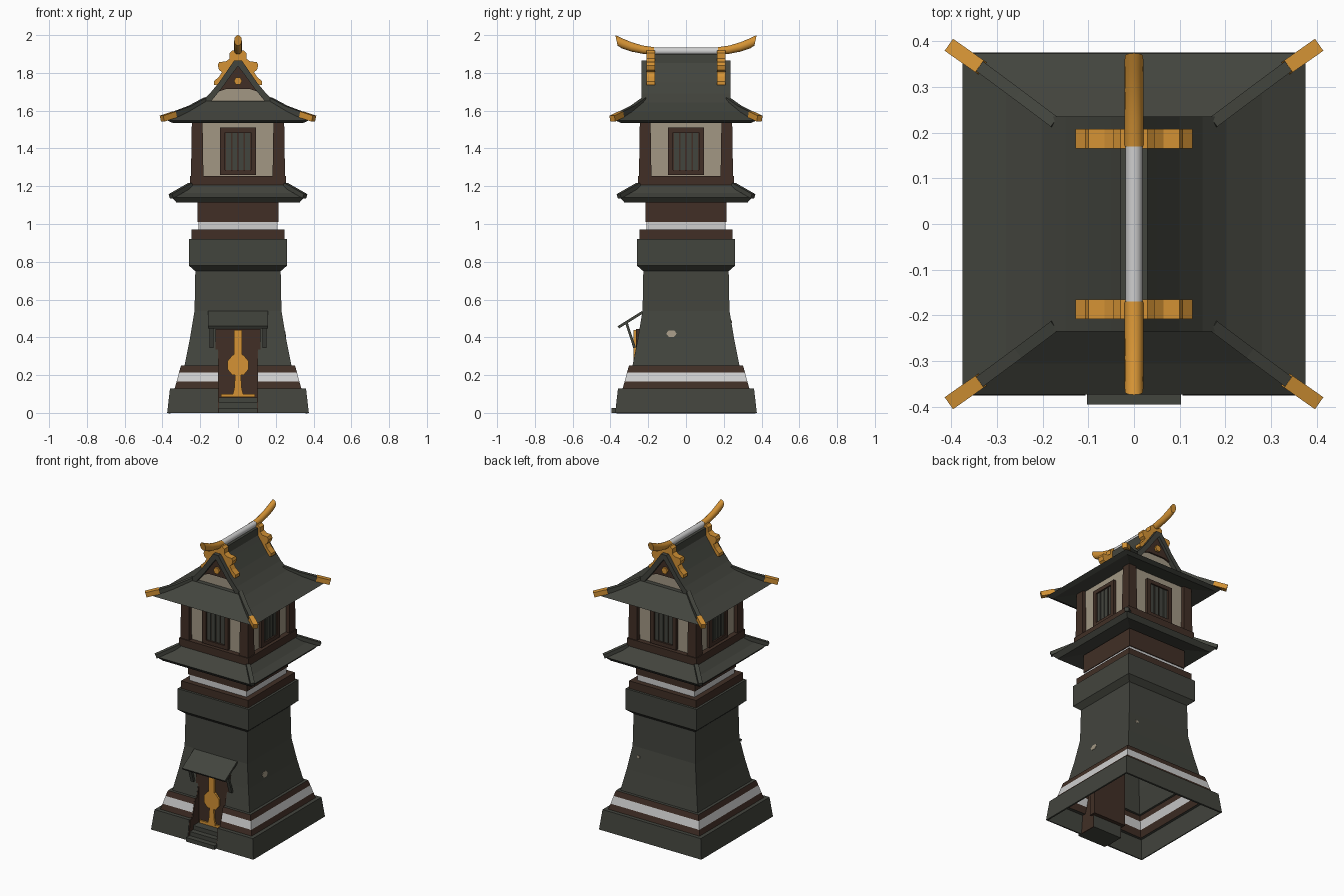
import bpy, bmesh, math
from mathutils import Matrix, Vector

if "Cube" in bpy.data.objects:
    bpy.data.objects.remove(bpy.data.objects["Cube"])


def material(name, r, g, b):
    m = bpy.data.materials.new(name)
    m.diffuse_color = (r, g, b, 1)
    m.use_nodes = True
    m.node_tree.nodes["Principled BSDF"].inputs["Base Color"].default_value = m.diffuse_color
    return m


SLATE = material("slate", 0.055, 0.058, 0.047)
BROWN = material("dark_wood", 0.052, 0.028, 0.019)
WHITE = material("white_plaster", 0.62, 0.62, 0.62)
CREAM = material("cream_wall", 0.36, 0.31, 0.23)
GOLD = material("gold", 0.66, 0.29, 0.035)


def finish(bm, name, *mats):
    bmesh.ops.recalc_face_normals(bm, faces=bm.faces)
    me = bpy.data.meshes.new(name)
    bm.to_mesh(me)
    bm.free()
    for m in mats:
        me.materials.append(m)
    ob = bpy.data.objects.new(name, me)
    bpy.context.collection.objects.link(ob)
    return ob


def box(bm, x0, x1, y0, y1, z0, z1, turn=0):
    m = (Matrix.Rotation(turn, 4, 'Z')
         @ Matrix.Translation(((x0 + x1) / 2, (y0 + y1) / 2, (z0 + z1) / 2))
         @ Matrix.Diagonal((x1 - x0, y1 - y0, z1 - z0, 1)))
    bmesh.ops.create_cube(bm, size=1, matrix=m)


def beam(bm, p, q, w, h):
    p, q = Vector(p), Vector(q)
    d = (q - p).normalized()
    s = d.cross(Vector((0, 0, 1))).normalized()
    u = s.cross(d)
    m = Matrix((s, d, u)).transposed().to_4x4()
    m.translation = (p + q) / 2
    bmesh.ops.create_cube(bm, size=1, matrix=m @ Matrix.Diagonal((w, (q - p).length, h, 1)))


def loft(bm, loops, cap0=True, cap1=True):
    vs = [[bm.verts.new(c) for c in l] for l in loops]
    n = len(vs[0])
    for a, b in zip(vs, vs[1:]):
        for i in range(n):
            bm.faces.new((a[i], a[(i + 1) % n], b[(i + 1) % n], b[i]))
    if cap0:
        bm.faces.new(vs[0])
    if cap1:
        bm.faces.new(vs[-1])


def square(hx, hy, z):
    return [(-hx, -hy, z), (hx, -hy, z), (hx, hy, z), (-hx, hy, z)]


def prism_y(bm, pts, y0, y1):
    loft(bm, [[(x, y, z) for x, z in pts] for y in (y0, y1)])


def simple(name, mat, x0, x1, y0, y1, z0, z1):
    bm = bmesh.new()
    box(bm, x0, x1, y0, y1, z0, z1)
    return finish(bm, name, mat)


QUARTERS = [i * math.pi / 2 for i in range(4)]
CORNERS = [(sx, sy) for sx in (-1, 1) for sy in (-1, 1)]

# Tower body: hollow flared shell, striped by height, doorway cut in front
profile = [(.375, 0), (.36, .13), (.335, .13), (.325, .165), (.312, .215), (.302, .25),
           (.283, .25), (.255, .39), (.23, .54), (.226, .75), (.26, .78), (.26, .92)]
bm = bmesh.new()
loft(bm, [square(r, r, z) for r, z in profile], cap0=False)
for co, no in (((.106, 0, 0), (1, 0, 0)), ((-.106, 0, 0), (1, 0, 0)), ((0, 0, .4), (0, 0, 1))):
    bmesh.ops.bisect_plane(bm, geom=bm.verts[:] + bm.edges[:] + bm.faces[:], plane_co=co, plane_no=no)
hole = [f for f in bm.faces if (c := f.calc_center_median()).y < -.2 and abs(c.x) < .1 and c.z < .4]
bmesh.ops.delete(bm, geom=hole, context='FACES')
for f in bm.faces:
    z = f.calc_center_median().z
    if .131 < z < .249:
        f.material_index = 2 if .166 < z < .214 else 1
body = finish(bm, "tower_body", SLATE, BROWN, WHITE)
mod = body.modifiers.new("wall", 'SOLIDIFY')
mod.thickness, mod.offset = .012, -1

# Small chips in the plaster
bm = bmesh.new()
loft(bm, [[(x + k, -.077 + .028 * math.cos(a), .42 + .02 * math.sin(a)) for a in
           [i * math.pi / 3 for i in range(6)]
           for k in [-.0075 * math.sin(a) * .5]] for x in (.245, .252)])
box(bm, .17, .188, .236, .243, .475, .49)
finish(bm, "plaster_chips", CREAM)

# Doorway: jambs, door, gold fitting, steps
bm = bmesh.new()
jamb = [(-.37, 0), (-.357, .13), (-.333, .13), (-.3, .25), (-.282, .25), (-.255, .38), (-.25, 0)]
for s in (-1, 1):
    loft(bm, [[(s * x, y, z) for y, z in jamb] for x in (.1, .107)])
finish(bm, "door_jambs", BROWN)
simple("door", BROWN, -.12, .12, -.266, -.225, .08, .445)
bm = bmesh.new()
right = [(.03, .085), (.02, .13), (.015, .2), (.03, .2), (.055, .23), (.055, .275),
         (.03, .305), (.02, .31), (.02, .44)]
prism_y(bm, right + [(-x, z) for x, z in reversed(right)], -.278, -.26)
box(bm, -.09, .09, -.276, -.26, .083, .1)
finish(bm, "door_fitting", GOLD)
bm = bmesh.new()
for i, y in enumerate((-.395, -.36, -.325)):
    box(bm, -.103, .103, y, -.25, 0, .027 * (i + 1))
finish(bm, "steps", SLATE)

# Door canopy and struts
bm = bmesh.new()
beam(bm, (0, -.358, .453), (0, -.23, .533), .315, .014)
for s in (-1, 1):
    beam(bm, (s * .14, -.315, .475), (s * .14, -.272, .345), .022, .014)
finish(bm, "door_canopy", SLATE)

# Neck bands above the body
simple("neck_lower_band", BROWN, -.245, .245, -.245, .245, .92, .97)
simple("neck_stripe", WHITE, -.21, .21, -.21, .21, .97, 1.01)
simple("neck_upper_band", BROWN, -.215, .215, -.215, .215, 1.01, 1.13)

# Lower roof skirt with corner ribs
bm = bmesh.new()
loft(bm, [square(r, r, z) for r, z in ((.21, 1.14), (.325, 1.113), (.35, 1.14), (.3, 1.165), (.25, 1.21))])
for sx, sy in CORNERS:
    beam(bm, (sx * .25, sy * .25, 1.207), (sx * .355, sy * .355, 1.147), .026, .024)
finish(bm, "lower_roof", SLATE)

# Upper room: sill, walls, posts
simple("room_sill", BROWN, -.255, .255, -.255, .255, 1.2, 1.255)
simple("room_walls", CREAM, -.222, .222, -.222, .222, 1.25, 1.57)
bm = bmesh.new()
for sx, sy in CORNERS:
    loft(bm, [[(sx * .216 + a * r, sy * .216 + b * r, z) for a, b in ((-1, -1), (1, -1), (1, 1), (-1, 1))]
              for r, z in ((.033, 1.25), (.028, 1.57))])
finish(bm, "corner_posts", BROWN)

# Barred windows on all four sides
frame, slats = bmesh.new(), bmesh.new()
for t in QUARTERS:
    box(frame, -.07, .07, -.227, -.22, 1.28, 1.5, t)
    for s in (-1, 1):
        box(frame, s * .0815 - .0135, s * .0815 + .0135, -.24, -.22, 1.26, 1.51, t)
    for z0 in (1.26, 1.485):
        box(frame, -.07, .07, -.24, -.22, z0, z0 + .025, t)
    for i in range(4):
        x = -.051 + i * .034
        box(slats, x - .013, x + .013, -.233, -.225, 1.287, 1.483, t)
finish(frame, "window_frames", BROWN)
finish(slats, "window_slats", SLATE)

# Upper roof: hipped skirt below, gabled shell above
bm = bmesh.new()
loft(bm, [square(*r) for r in ((.22, .22, 1.56), (.345, .345, 1.535), (.375, .373, 1.548),
                               (.28, .305, 1.594), (.19, .235, 1.65))])
outer = [(.205, 1.64), (.15, 1.69), (.1, 1.75), (.05, 1.822), (.02, 1.866)]
inner = [(0, 1.835), (.035, 1.79), (.085, 1.72), (.13, 1.665), (.155, 1.635)]
left_inner = [(-x, z) for x, z in reversed(inner[1:])]
prism_y(bm, outer + [(-x, z) for x, z in reversed(outer)] + left_inner + inner, -.235, .235)
box(bm, -.03, .03, -.2, .2, 1.84, 1.9)
finish(bm, "upper_roof", SLATE)

# Gable ends: cream wall, wooden upper panel, gold boss
walls, panels, boss = bmesh.new(), bmesh.new(), bmesh.new()
for s in (-1, 1):
    prism_y(walls, [(-.15, 1.64), (.15, 1.64), (.09, 1.72), (0, 1.845), (-.09, 1.72)], s * .19, s * .205)
    prism_y(panels, [(-.105, 1.7), (-.06, 1.715), (.06, 1.715), (.105, 1.7), (0, 1.85)], s * .2, s * .215)
    prism_y(boss, [(.022 * math.cos(i * math.pi / 3), 1.757 + .022 * math.sin(i * math.pi / 3))
                   for i in range(6)], s * .21, s * .228)
finish(walls, "gable_walls", CREAM)
finish(panels, "gable_panels", BROWN)
finish(boss, "gable_bosses", GOLD)

# Hip ribs with gold tips
ribs, tips = bmesh.new(), bmesh.new()
for sx, sy in CORNERS:
    a, m, b, c = [(sx * x, sy * y, z) for x, y, z in
                  ((.17, .22, 1.655), (.25, .28, 1.612), (.335, .343, 1.58), (.402, .39, 1.558))]
    beam(ribs, a, m, .026, .03)
    beam(ribs, m, b, .026, .03)
    beam(tips, b, c, .032, .032)
finish(ribs, "hip_ribs", SLATE)
finish(tips, "hip_rib_tips", GOLD)

# Stepped gold saddles over the ridge
bm = bmesh.new()
half = [(.03, 1.918), (.045, 1.905), (.045, 1.875), (.065, 1.86), (.1, 1.858), (.107, 1.84),
        (.1, 1.815), (.085, 1.805), (.1, 1.78), (.128, 1.755), (.128, 1.735), (.1, 1.735), (.03, 1.84)]
for s in (-1, 1):
    prism_y(bm, half + [(-x, z) for x, z in reversed(half)], s * .165, s * .208)
finish(bm, "ridge_saddles", GOLD)

# Ridge pole and upswept horns


def ring(y, z, rx, rz, n=12, lean=0):
    return [(rx * math.cos(t), y - lean * math.sin(t), z + rz * math.sin(t))
            for t in (2 * math.pi * i / n for i in range(n))]


bm = bmesh.new()
loft(bm, [ring(y, 1.915, .019, .02) for y in (-.175, .175)])
ridge = finish(bm, "ridge_pole", WHITE)
bm = bmesh.new()
for s in (-1, 1):
    loft(bm, [ring(s * y, z, rx, rz, lean=s * k) for y, z, rx, rz, k in
              ((.17, 1.915, .021, .021, 0), (.23, 1.923, .021, .022, 0), (.29, 1.938, .021, .025, 0),
               (.34, 1.957, .021, .027, 0), (.368, 1.972, .02, .028, -.006))])
horns = finish(bm, "ridge_horns", GOLD)

# Smooth the round parts only
for ob in (ridge, horns):
    bpy.context.view_layer.objects.active = ob
    ob.select_set(True)
bpy.ops.object.shade_smooth_by_angle(angle=math.radians(40))
